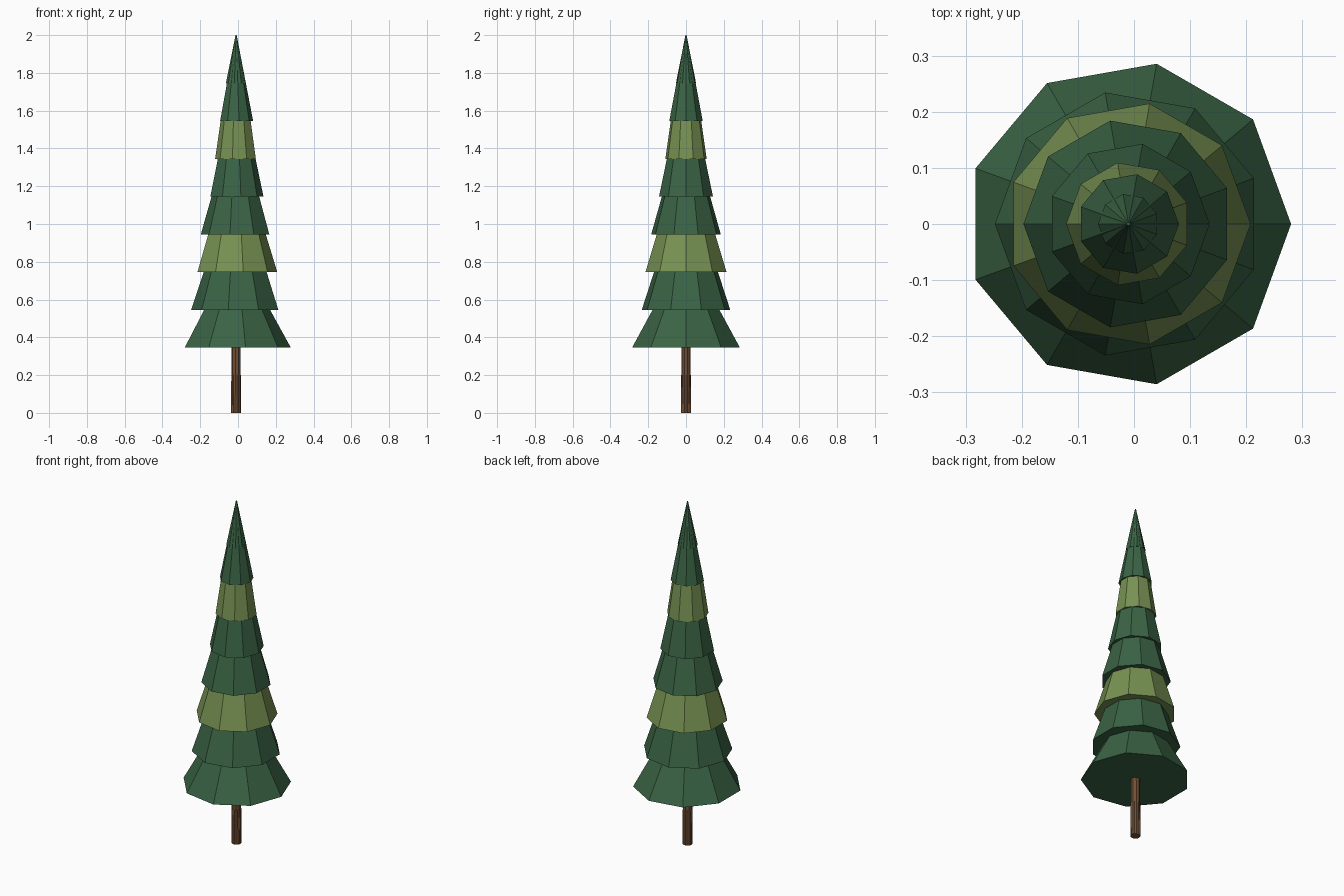
import bpy, math

cube = bpy.data.objects.get("Cube")
if cube:
    bpy.data.objects.remove(cube, do_unlink=True)

SIDES = 9
AXIS_X = -0.01


def material(name, rgb):
    mat = bpy.data.materials.new(name)
    mat.use_nodes = True
    mat.diffuse_color = (*rgb, 1)
    mat.node_tree.nodes["Principled BSDF"].inputs["Base Color"].default_value = (*rgb, 1)
    return mat


green = material("pine green", (0.042, 0.125, 0.058))
olive = material("olive green", (0.185, 0.285, 0.085))
brown = material("bark brown", (0.17, 0.08, 0.035))


def ring_cone(name, z0, z1, r0, r1, turned, mat):
    """Flat-faced, closed nine-sided cone; turned ones point a corner to -x."""
    bpy.ops.mesh.primitive_cone_add(
        vertices=SIDES, radius1=r0, radius2=r1, depth=z1 - z0,
        location=(AXIS_X, 0, (z0 + z1) / 2))
    obj = bpy.context.object
    obj.name = name
    # put the first corner exactly on the x axis, whatever the primitive's start
    first = obj.data.vertices[0].co
    obj.rotation_euler.z = (math.pi if turned else 0) - math.atan2(first.y, first.x)
    obj.data.materials.append(mat)
    return obj


# Trunk: a long pole with a turned sleeve around its lower half
ring_cone("trunk", 0, 0.4, 0.027, 0.024, True, brown)
ring_cone("trunk_base", 0, 0.2, 0.027, 0.026, False, brown)

# Foliage skirts, bottom to top: lower radius, upper radius, colour
skirts = [
    (0.29, 0.18, green),
    (0.238, 0.172, green),
    (0.218, 0.157, olive),
    (0.187, 0.13, green),
    (0.145, 0.103, green),
    (0.111, 0.082, olive),
]
STEP = 0.2
z = 0.345
for i, (low, high, mat) in enumerate(skirts):
    ring_cone(f"foliage_skirt_{i + 1}", z, z + STEP, low, high, i % 2 == 1, mat)
    z += STEP

# Pointed crown made of two crossed cones sharing the tip
ring_cone("crown", z, 2, 0.09, 0.003, False, green)
ring_cone("crown_tip", z + STEP, 2, 0.054, 0.003, True, green)
